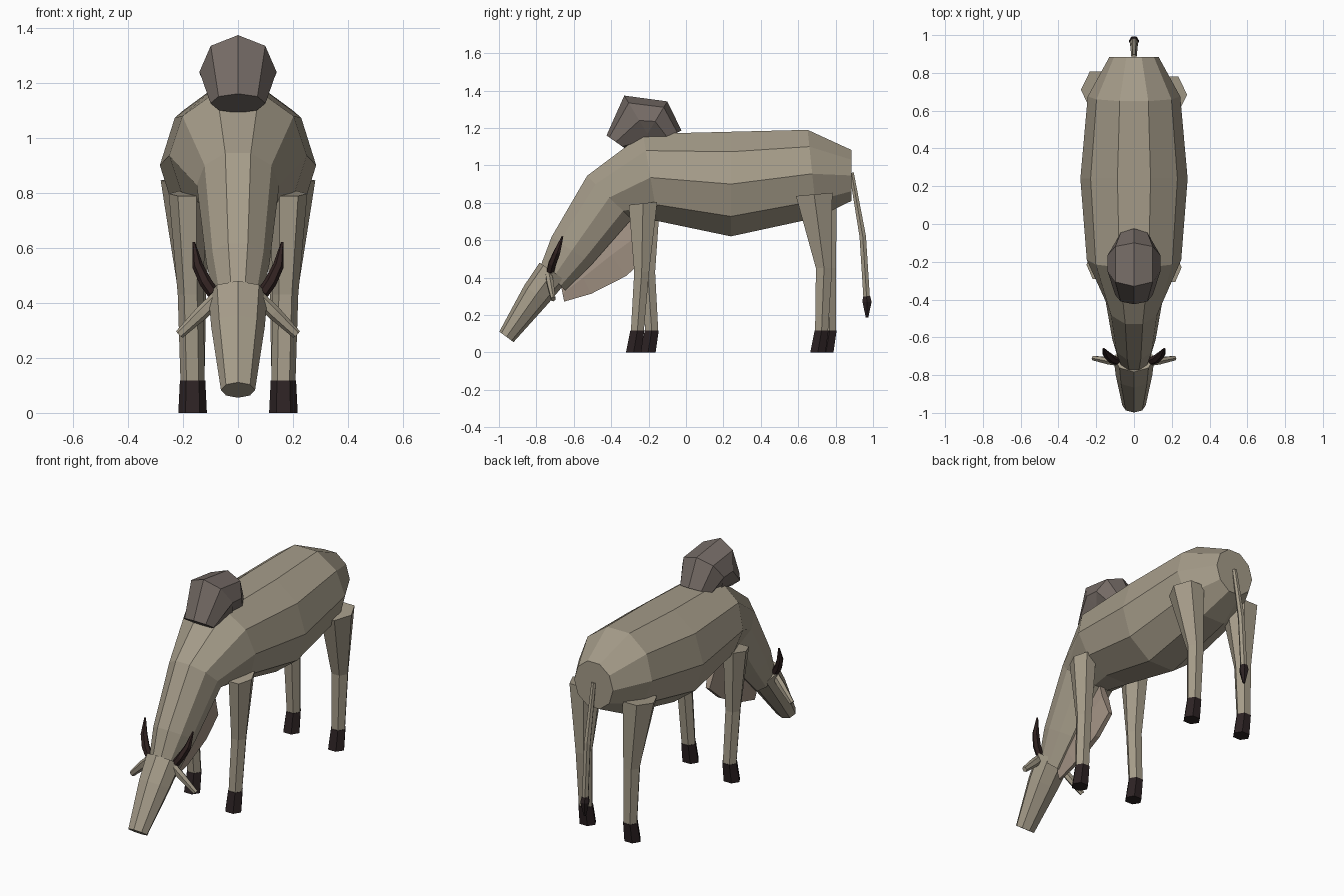
import bpy, bmesh, math
from mathutils import Vector as V


def material(name, rgb):
    m = bpy.data.materials.new(name)
    m.diffuse_color = (*rgb, 1)
    return m


HIDE = material("hide", (0.375, 0.33, 0.25))
HUMP = material("hump_grey", (0.175, 0.145, 0.13))
SKIN = material("dewlap_skin", (0.37, 0.295, 0.235))
HOOF = material("hoof_black", (0.025, 0.016, 0.017))
HORN = material("horn_brown", (0.03, 0.016, 0.015))


def loft(name, rings, n, mat):
    """Skin n-sided rings, each given as (centre, u axis, v axis), and cap both ends."""
    bm = bmesh.new()
    loops = []
    for c, u, v in rings:
        angles = [2 * math.pi * i / n for i in range(n)]
        loops.append([bm.verts.new(V(c) + V(u) * math.cos(a) + V(v) * math.sin(a)) for a in angles])
    for a, b in zip(loops, loops[1:]):
        for i in range(n):
            j = (i + 1) % n
            bm.faces.new((a[i], a[j], b[j], b[i]))
    bm.faces.new(loops[0])
    bm.faces.new(loops[-1])
    bmesh.ops.recalc_face_normals(bm, faces=bm.faces)
    mesh = bpy.data.meshes.new(name)
    bm.to_mesh(mesh)
    bm.free()
    mesh.materials.append(mat)
    ob = bpy.data.objects.new(name, mesh)
    bpy.context.collection.objects.link(ob)
    return ob


def spine(name, rows, n, mat):
    """Loft in the centre plane; rows are (y, z, half width, v_y, v_z)."""
    return loft(name, [((0, y, z), (w, 0, 0), (0, vy, vz)) for y, z, w, vy, vz in rows], n, mat)


def tube(name, points, n, mat, flat=1.0):
    """Loft along a path of (x, y, z, radius)."""
    p = [V(q[:3]) for q in points]
    rings = []
    for i, q in enumerate(points):
        t = (p[min(i + 1, len(p) - 1)] - p[max(i - 1, 0)]).normalized()
        u = t.cross(V((0, 1, 0))).normalized()
        rings.append((p[i], u * q[3], t.cross(u) * q[3] * flat))
    return loft(name, rings, n, mat)


# body and neck in one skin, rump to poll
spine("body", [(0.885, 0.946, 0.13, 0, 0.143),
               (0.675, 0.955, 0.245, -0.026, 0.247),
               (0.24, 0.90, 0.284, 0, 0.294),
               (-0.19, 0.935, 0.25, -0.042, 0.245),
               (-0.41, 0.828, 0.15, -0.125, 0.122),
               (-0.61, 0.545, 0.115, -0.115, 0.075),
               (-0.71, 0.40, 0.085, -0.068, 0.073)], 10, HIDE)

# head
spine("head", [(-0.71, 0.43, 0.108, -0.073, 0.05),
               (-0.80, 0.31, 0.097, -0.066, 0.046),
               (-0.96, 0.083, 0.062, -0.038, 0.028)], 8, HIDE)

# shoulder hump
spine("hump", [(-0.375, 1.125, 0.10, -0.05, 0.035),
               (-0.25, 1.24, 0.14, -0.08, 0.133),
               (-0.165, 1.235, 0.14, 0.065, 0.107),
               (-0.10, 1.15, 0.10, 0.076, 0.036)], 8, HUMP)

# dewlap, a thin flap under the neck
spine("dewlap", [(-0.66, 0.315, 0.012, -0.01, 0.05),
                 (-0.55, 0.40, 0.025, -0.05, 0.10),
                 (-0.40, 0.52, 0.03, -0.09, 0.13),
                 (-0.25, 0.63, 0.025, -0.05, 0.14)], 6, SKIN)

# legs: (y, z, half width, half depth, x) rings, ending at the hoof top
for side, s in (("right", 1), ("left", -1)):
    r = s > 0
    front = [(-0.23 if r else -0.215, 0.797, 0.185, 0.067, 0.088),
             (-0.237 if r else -0.205, 0.43, 0.172, 0.047, 0.046),
             (-0.26 if r else -0.183, 0.115, 0.165, 0.044, 0.04)]
    hind = [(0.685 if r else 0.71, 0.845, 0.187, 0.094, 0.112),
            (0.738 if r else 0.758, 0.45, 0.167, 0.052, 0.05),
            (0.725 if r else 0.768, 0.115, 0.165, 0.043, 0.04)]
    for part, leg in (("front", front), ("hind", hind)):
        loft(f"{part}_leg_{side}",
             [((s * x, y, z), (w, 0, 0), (0, d, 0.01 if i == 0 else 0))
              for i, (y, z, x, w, d) in enumerate(leg)], 6, HIDE)
        y = leg[-1][0]
        loft(f"{part}_hoof_{side}", [((s * 0.165, y, 0.118), (0.046, 0, 0), (0, 0.043, 0)),
                                     ((s * 0.165, y - 0.02, 0), (0.052, 0, 0), (0, 0.047, 0))], 6, HOOF)
    # horns and ears
    tube(f"horn_{side}", [(s * 0.09, -0.725, 0.435, 0.022), (s * 0.118, -0.715, 0.475, 0.023),
                          (s * 0.147, -0.69, 0.535, 0.02), (s * 0.161, -0.66, 0.62, 0.005)], 6, HORN)
    tube(f"ear_{side}", [(s * 0.075, -0.735, 0.42, 0.024), (s * 0.13, -0.725, 0.365, 0.026),
                         (s * 0.213, -0.71, 0.285, 0.017)], 6, HIDE, 0.8)

# tail and dark tuft
tube("tail", [(0, 0.885, 0.96, 0.014), (0, 0.945, 0.62, 0.02), (0, 0.966, 0.29, 0.02)], 6, HIDE)
tube("tail_tuft", [(0, 0.965, 0.30, 0.022), (0, 0.968, 0.27, 0.028), (0, 0.968, 0.187, 0.008)], 6, HOOF)
